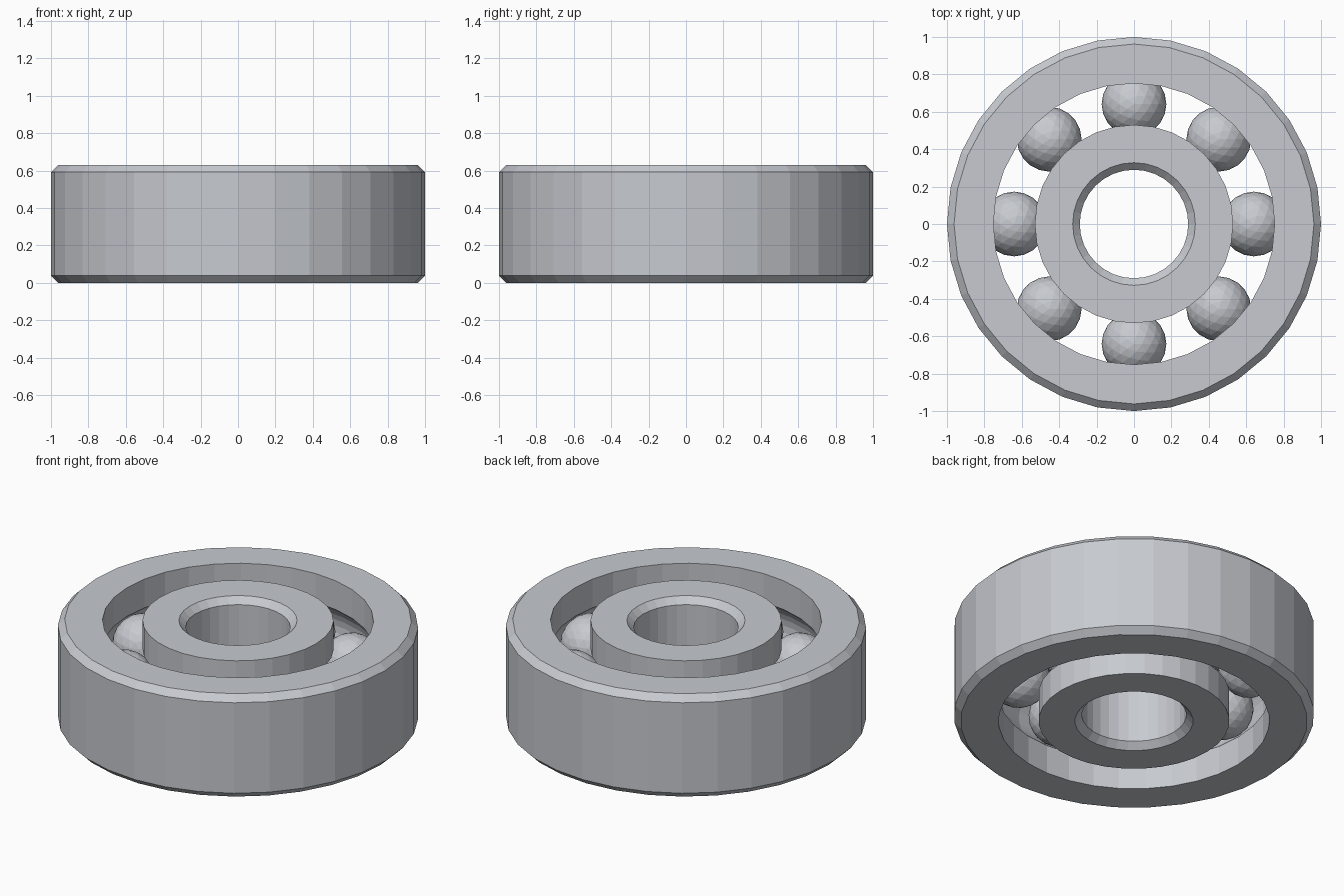
import bpy
import bmesh
from math import sin, cos, tau, acos
from mathutils import Matrix, Vector

SIDES = 32
HEIGHT = 0.63
MID = HEIGHT / 2
CHAMFER = 0.038
OUTER_R, OUTER_HOLE = 1.0, 0.752
INNER_R, BORE = 0.53, 0.29
PITCH = (OUTER_HOLE + INNER_R) / 2   # radius of the circle of balls
BALL_R = 0.173
GROOVE_R = 0.178
BALLS = 8

default = bpy.data.objects.get("Cube")
if default:
    bpy.data.objects.remove(default, do_unlink=True)

steel = bpy.data.materials.new("steel grey")
steel.use_nodes = True
colour = (0.57, 0.59, 0.63, 1)
steel.diffuse_color = colour
steel.node_tree.nodes["Principled BSDF"].inputs["Base Color"].default_value = colour


def add_object(name, bm):
    mesh = bpy.data.meshes.new(name)
    bm.to_mesh(mesh)
    bm.free()
    mesh.materials.append(steel)
    obj = bpy.data.objects.new(name, mesh)
    bpy.context.collection.objects.link(obj)
    return obj


def groove(wall_r, steps=8):
    """Arc of the ball race cut into a wall, from bottom to top."""
    side = 1 if wall_r > PITCH else -1
    half = acos(abs(wall_r - PITCH) / GROOVE_R)
    angles = [half * (2 * i / steps - 1) for i in range(steps + 1)]
    return [(PITCH + side * GROOVE_R * cos(a), MID + GROOVE_R * sin(a)) for a in angles]


def chamfered_wall(wall_r, inset_r):
    """Straight wall with a chamfer at both ends, from bottom to top."""
    return [(inset_r, 0), (wall_r, CHAMFER), (wall_r, HEIGHT - CHAMFER), (inset_r, HEIGHT)]


def lathe(name, profile):
    """Spin a closed (radius, z) profile round the z axis."""
    bm = bmesh.new()
    verts = [bm.verts.new((r, 0, z)) for r, z in profile]
    edges = [bm.edges.new((v, verts[i - 1])) for i, v in enumerate(verts)]
    bmesh.ops.spin(bm, geom=verts + edges, cent=(0, 0, 0), axis=(0, 0, 1),
                   angle=tau, steps=SIDES, use_merge=True)
    bmesh.ops.remove_doubles(bm, verts=bm.verts, dist=1e-4)
    bmesh.ops.recalc_face_normals(bm, faces=bm.faces)
    return add_object(name, bm)


# Outer ring: chamfered outside, race inside
race = [(OUTER_HOLE, 0)] + groove(OUTER_HOLE) + [(OUTER_HOLE, HEIGHT)]
lathe("outer_ring", chamfered_wall(OUTER_R, OUTER_R - CHAMFER) + race[::-1])

# Inner ring: chamfered bore, race outside
race = [(INNER_R, 0)] + groove(INNER_R) + [(INNER_R, HEIGHT)]
lathe("inner_ring", chamfered_wall(BORE, BORE + CHAMFER) + race[::-1])

# Balls between the rings
for i in range(BALLS):
    a = tau * i / BALLS
    bm = bmesh.new()
    place = Matrix.Translation(Vector((PITCH * cos(a), PITCH * sin(a), MID)))
    bmesh.ops.create_icosphere(bm, subdivisions=3, radius=BALL_R, matrix=place)
    add_object(f"ball_{i + 1}", bm)
